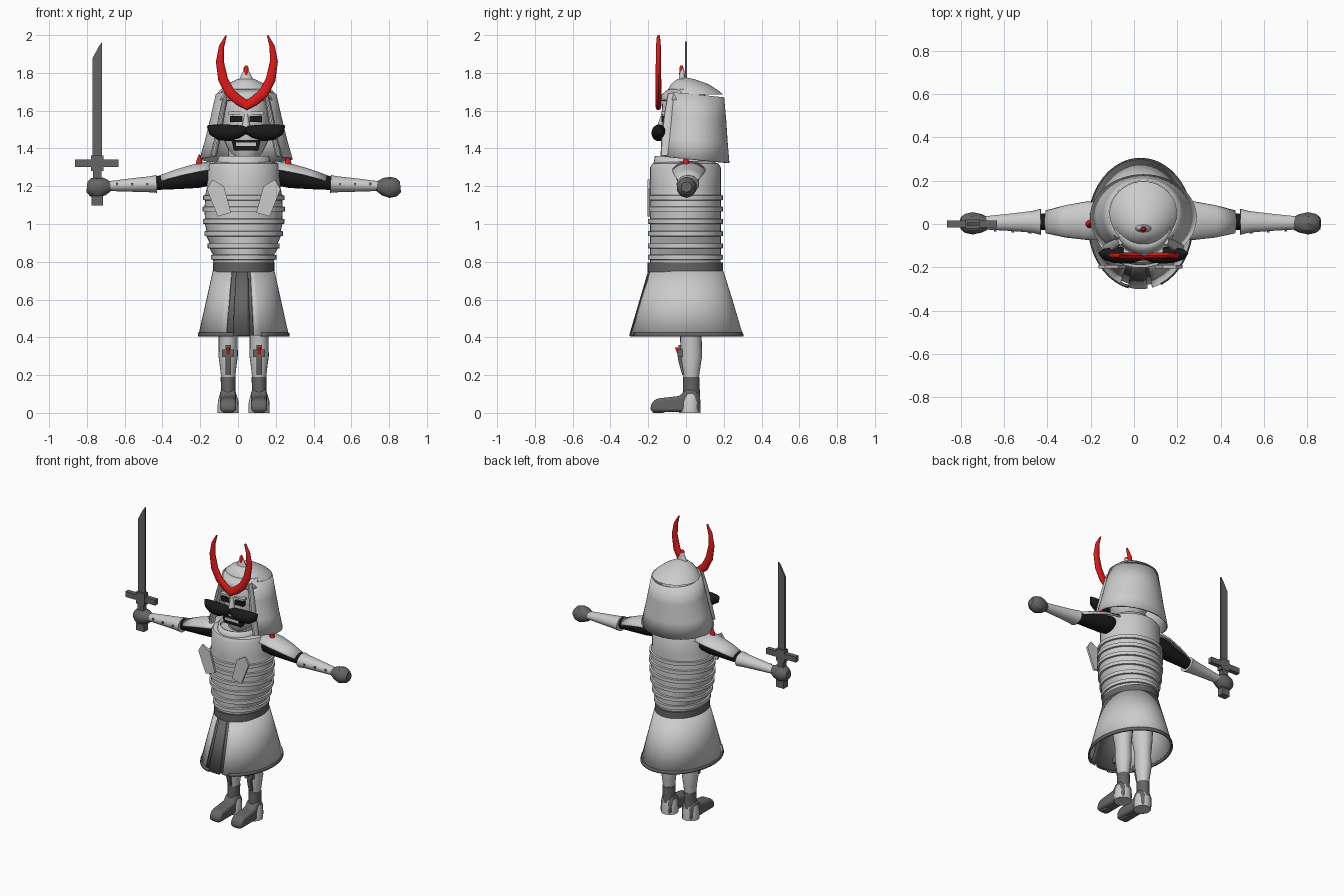
import bpy, bmesh
from math import radians, cos, sin
from mathutils import Vector

CX, HX = 0.03, 0.043          # body and head centre lines


def material(name, r, g, b):
    m = bpy.data.materials.new(name)
    m.diffuse_color = (r, g, b, 1)
    return m


RED = material("red", 0.75, 0.01, 0.01)
BLACK = material("black", 0.01, 0.01, 0.01)
DARK = material("dark_grey", 0.13, 0.13, 0.13)


def finish(bm, name, mat, cx, mirror, solid=0, bevel=0):
    bmesh.ops.recalc_face_normals(bm, faces=bm.faces)
    me = bpy.data.meshes.new(name)
    bm.to_mesh(me)
    bm.free()
    ob = bpy.data.objects.new(name, me)
    bpy.context.collection.objects.link(ob)
    ob.location.x = cx
    if mat:
        me.materials.append(mat)
    if solid:
        m = ob.modifiers.new("Thickness", 'SOLIDIFY')
        m.thickness, m.offset = solid, 0
    if bevel:
        m = ob.modifiers.new("Bevel", 'BEVEL')
        m.width, m.segments = bevel, 2
    if mirror:
        ob.modifiers.new("Mirror", 'MIRROR').use_mirror_merge = False
    bpy.ops.object.select_all(action='DESELECT')
    ob.select_set(True)
    bpy.context.view_layer.objects.active = ob
    bpy.ops.object.shade_smooth_by_angle(angle=radians(35))
    return ob


def sweep(name, pts, mat=None, cx=CX, mirror=False, n=24, arc=None, caps=True, solid=0, tilt=0):
    """Elliptical sections along a path in the xz plane.
    Each point is (x, y, z, radius in plane, radius in y)."""
    bm = bmesh.new()
    rings = []
    a0, a1 = arc or (0, 360)
    count = n + 1 if arc else n
    for i, (x, y, z, ra, rb) in enumerate(pts):
        a, b = pts[max(i - 1, 0)], pts[min(i + 1, len(pts) - 1)]
        t = Vector((b[0] - a[0], 0, b[2] - a[2])).normalized()
        ring = []
        for k in range(count):
            ang = radians(a0 + (a1 - a0) * k / n)
            u, v = ra * cos(ang), rb * sin(ang)
            ring.append(bm.verts.new((x + t.z * u, y + v, z - t.x * u + tilt * (y + v))))
        rings.append(ring)
    for r, s in zip(rings, rings[1:]):
        for k in range(n):
            j = (k + 1) % count
            bm.faces.new((r[k], r[j], s[j], s[k]))
    if caps and not arc:
        bm.faces.new(rings[0])
        bm.faces.new(rings[-1])
    return finish(bm, name, mat, cx, mirror, solid)


def column(name, y, profile, **kw):
    """Vertical sweep; profile entries are (z, rx, ry)."""
    return sweep(name, [(0, y, z, rx, ry) for z, rx, ry in profile], **kw)


def plate(name, outline, lo, hi, axis='y', mat=None, cx=CX, mirror=False, bevel=0):
    """Extruded outline: (x, z) points along y, or (y, z) points along x."""
    bm = bmesh.new()

    def at(p, d):
        return (p[0], d, p[1]) if axis == 'y' else (d, p[0], p[1])
    f = [bm.verts.new(at(p, lo)) for p in outline]
    g = [bm.verts.new(at(p, hi)) for p in outline]
    bm.faces.new(f)
    bm.faces.new(g)
    for i in range(len(f)):
        j = (i + 1) % len(f)
        bm.faces.new((f[i], f[j], g[j], g[i]))
    return finish(bm, name, mat, cx, mirror, 0, bevel)


def box(name, c, s, **kw):
    x, z, w, h = c[0], c[2], s[0] / 2, s[2] / 2
    return plate(name, [(x - w, z - h), (x + w, z - h), (x + w, z + h), (x - w, z + h)],
                 c[1] - s[1] / 2, c[1] + s[1] / 2, **kw)


# Torso with raised bands
prof = [(0.775, 0.155, 0.186)]
for z, rx in ((0.825, .162), (0.885, .18), (0.95, .197), (1.015, .205), (1.08, .207), (1.14, .204)):
    prof += [(z - .015, rx, .187), (z - .013, rx + .011, .199), (z + .011, rx + .011, .199), (z + .013, rx, .187)]
prof += [(1.19, .195, .187), (1.30, .195, .187), (1.32, .185, .175), (1.335, .12, .13)]
column("torso", -.003, prof, n=40)
column("belt", -.003, [(.745, .163, .2), (.795, .163, .2)], mat=DARK, n=40)
column("collar", -.02, [(1.29, .14, .15), (1.36, .128, .138)], n=32, caps=False, solid=.014)
column("neck", 0, [(1.28, .085, .09), (1.42, .08, .085)])
plate("chest_flap", [(.105, 1.20), (.165, 1.235), (.195, 1.185), (.138, 1.04), (.066, 1.06)],
      -.205, -.19, mirror=True)

# Skirt: wrapped cone with a front gap over a dark inner panel
column("skirt", 0, [(.75, .16, .195), (.58, .198, .248), (.41, .236, .298)],
       n=40, arc=(-67, 257), solid=.008)
column("skirt_hem", 0, [(.405, .238, .3), (.425, .235, .296)],
       n=40, arc=(-67, 257), mat=DARK, solid=.012)
column("skirt_inner_panel", 0, [(.75, .155, .186), (.41, .225, .28)],
       n=8, arc=(-118, -50), mat=DARK, solid=.008)
column("skirt_front_fold", 0, [(.75, .162, .197), (.41, .236, .297)],
       n=5, arc=(-98, -76), mat=DARK, solid=.008)

# Legs, shin guards and shoes
L = .082
sweep("leg", [(L, .02, .72, .07, .08), (L, .02, .5, .062, .07), (L, .026, .40, .05, .057),
              (L, .028, .30, .051, .057), (L, .028, .24, .043, .048), (L, .028, .185, .037, .04)],
      mirror=True, n=20)
sweep("ankle_wrap", [(L, .028, .19, .04, .043), (L, .028, .08, .037, .046)], mat=DARK, mirror=True, n=20)
plate("shoe", [(-.187, .005), (-.187, .045), (-.16, .075), (-.03, .09), (-.005, .125), (.05, .125),
               (.07, .08), (.072, .005)], L - .042, L + .042, axis='x', mat=DARK, mirror=True, bevel=.015)
sweep("heel_cup", [(L, .02, 0, .056, .057), (L, .022, .06, .055, .055), (L, .025, .1, .044, .046)],
      mirror=True, n=16)
box("toe_cap", (L, -.145, .025), (.06, .07, .05), mat=DARK, mirror=True, bevel=.01)
plate("shin_strip", [(-.04, .36), (-.042, .28), (-.02, .2), (.02, .2), (.02, .36)],
      L - .014, L + .014, axis='x', mat=DARK, mirror=True)
box("shin_cross_bar", (L, -.03, .315), (.058, .03, .04), mat=DARK, mirror=True)
plate("shin_spike", [(-.03, .345), (-.058, .345), (-.045, .31), (-.03, .285)],
      L - .01, L + .01, axis='x', mat=RED, mirror=True)

# Arms
sweep("sleeve", [(.15, .01, 1.265, .055, .06), (.25, .01, 1.25, .06, .062), (.36, .01, 1.23, .046, .046),
                 (.49, .01, 1.212, .033, .034)], mat=BLACK, mirror=True)
sweep("shoulder_plate", [(.16, .015, 1.255, .075, .095), (.25, .015, 1.24, .073, .095),
                         (.34, .012, 1.225, .062, .08), (.43, .01, 1.205, .05, .056)],
      mirror=True, arc=(118, 242), n=14, solid=.01)
sweep("shoulder_spike", [(.235, 0, 1.31, .02, .02), (.235, 0, 1.335, .015, .015), (.235, 0, 1.368, .003, .003)],
      mat=RED, mirror=True, n=12)
sweep("bracer", [(.46, .01, 1.212, .047, .06), (.50, .01, 1.21, .042, .05), (.60, .008, 1.206, .035, .04),
                 (.725, .005, 1.2, .025, .03)], mirror=True)
for i, x in enumerate((.51, .59, .67)):
    box(f"bracer_rivet_{i}", (x, -.036 + i * .005, 1.21), (.012, .015, .012), mat=DARK, mirror=True)
sweep("hand", [(.705, .003, 1.2, .026, .03), (.735, .003, 1.198, .046, .045), (.775, .003, 1.194, .056, .054),
               (.81, .003, 1.194, .048, .046), (.83, .003, 1.196, .028, .028)], mat=DARK, mirror=True, n=10)

# Sword
SX = -.745
plate("blade", [(-.026, 1.3), (.026, 1.3), (.026, 1.965), (.008, 1.94), (-.026, 1.875)],
      -.006, .006, mat=DARK, cx=SX)
box("sword_guard", (-.003, 0, 1.322), (.232, .032, .038), mat=DARK, cx=SX)
box("guard_block", (0, 0, 1.322), (.066, .04, .082), mat=DARK, cx=SX)
box("sword_grip", (0, 0, 1.21), (.045, .035, .2), mat=DARK, cx=SX)
box("pommel", (0, 0, 1.122), (.06, .045, .05), mat=DARK, cx=SX)

# Head and face
sweep("head", [(0, -.04, 1.345, .055, .06), (0, -.015, 1.375, .085, .1), (0, -.003, 1.44, .117, .122),
               (0, 0, 1.55, .125, .13), (0, 0, 1.65, .115, .125), (0, 0, 1.715, .06, .08)], cx=HX, n=32)
box("eye", (.052, -.115, 1.556), (.066, .03, .032), mat=BLACK, cx=HX, mirror=True)
box("brow", (.052, -.115, 1.588), (.08, .035, .014), cx=HX, mirror=True)
sweep("nose", [(0, -.125, 1.49, .03, .03), (0, -.128, 1.515, .022, .026), (0, -.122, 1.58, .01, .01)], cx=HX, n=12)
plate("mouth", [(-.065, 1.39), (.065, 1.39), (.078, 1.445), (-.078, 1.445)], -.125, -.05, mat=BLACK, cx=HX)
box("teeth", (0, -.1, 1.423), (.105, .058, .018), cx=HX)
sweep("moustache", [(-.005, -.14, 1.5, .018, .02), (.04, -.145, 1.49, .034, .034), (.09, -.145, 1.482, .044, .038),
                    (.14, -.143, 1.486, .042, .036), (.18, -.14, 1.5, .03, .026), (.205, -.135, 1.52, .004, .004)],
      mat=BLACK, cx=HX, mirror=True, n=16)

# Helmet: dome, open-fronted flared neck guard with rolled edges, brim
sweep("helmet_dome", [(0, .045, 1.685, .156, .152), (0, .038, 1.705, .142, .136), (0, .02, 1.74, .1, .1),
                      (0, .0, 1.765, .05, .05), (0, -.005, 1.775, .01, .01)], cx=HX, n=40)
sweep("neck_guard", [(0, .03, 1.345, .242, .195), (0, .035, 1.45, .212, .181), (0, .04, 1.57, .183, .168),
                     (0, .045, 1.69, .156, .152)], cx=HX, n=40, arc=(-46, 226), solid=.01, tilt=-.1)
sweep("guard_edge", [(.172, -.105, 1.36, .016, .03), (.15, -.1, 1.46, .016, .03),
                     (.128, -.09, 1.58, .015, .026), (.105, -.075, 1.69, .012, .022)],
      cx=HX, mirror=True, n=12)
sweep("brim", [(0, .03, 1.655, .15, .17), (0, .035, 1.685, .145, .155), (0, .045, 1.71, .13, .135)],
      cx=HX, n=20, arc=(-155, -25), solid=.012)
column("finial", -.02, [(1.745, .044, .025), (1.77, .036, .018), (1.8, .02, .012), (1.82, .012, .01)], cx=HX, n=16)
column("finial_tip", -.024, [(1.79, .009, .012), (1.825, .014, .011), (1.838, .006, .006)], mat=RED, cx=HX, n=12)

# Crest horns
Y = -.146
sweep("crest_horn", [(-.014, Y, 1.622, .022, .015), (.04, Y, 1.651, .026, .015), (.09, Y, 1.695, .027, .015),
                     (.126, Y, 1.765, .026, .015), (.143, Y, 1.86, .021, .014), (.134, Y, 1.94, .014, .013),
                     (.11, Y, 1.998, .004, .008)], mat=RED, cx=HX + .004, mirror=True, n=16)
